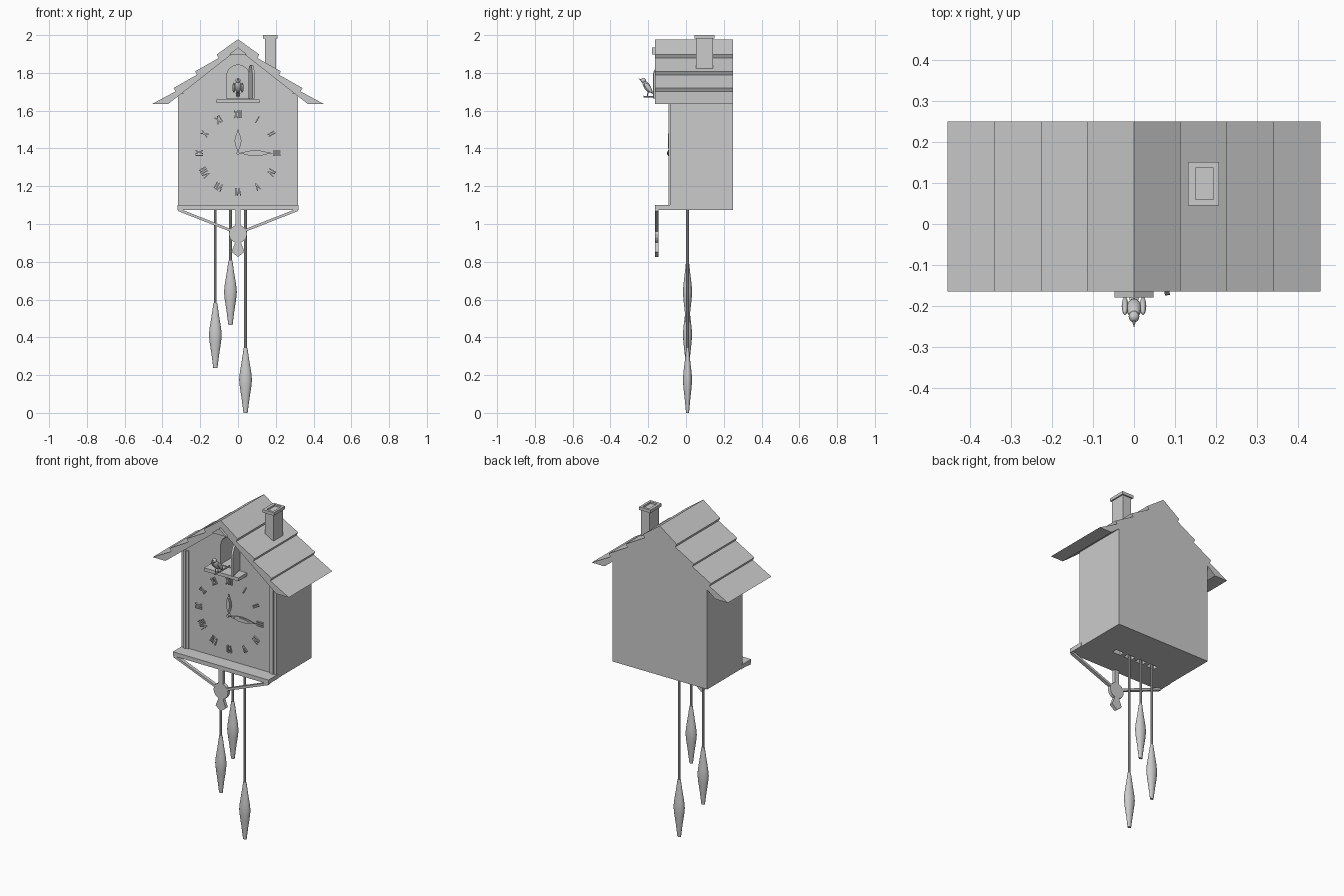
import bpy, bmesh, math
from mathutils import Matrix, Vector

if "Cube" in bpy.data.objects:
    bpy.data.objects.remove(bpy.data.objects["Cube"], do_unlink=True)

GREY = (0.6, 0.6, 0.6, 1)
mat = bpy.data.materials.new("plain grey")
mat.use_nodes = True
mat.diffuse_color = GREY
mat.node_tree.nodes["Principled BSDF"].inputs["Base Color"].default_value = GREY


def finish(name, bm, smooth=False):
    bmesh.ops.recalc_face_normals(bm, faces=bm.faces[:])
    mesh = bpy.data.meshes.new(name)
    bm.to_mesh(mesh)
    bm.free()
    mesh.materials.append(mat)
    ob = bpy.data.objects.new(name, mesh)
    bpy.context.collection.objects.link(ob)
    if smooth:
        for p in mesh.polygons:
            p.use_smooth = True
    return ob


def add_prism(bm, pts, y0, y1, m=Matrix()):
    """Extrude an x-z outline from y0 to y1."""
    rings = [[bm.verts.new(m @ Vector((x, y, z))) for x, z in pts] for y in (y0, y1)]
    bm.faces.new(rings[0])
    bm.faces.new(rings[1][::-1])
    n = len(pts)
    for i in range(n):
        j = (i + 1) % n
        bm.faces.new((rings[0][i], rings[0][j], rings[1][j], rings[1][i]))


def prism(name, pts, y0, y1, m=Matrix()):
    bm = bmesh.new()
    add_prism(bm, pts, y0, y1, m)
    return finish(name, bm)


def rect(x0, x1, z0, z1):
    return [(x0, z0), (x1, z0), (x1, z1), (x0, z1)]


def box(name, x0, x1, y0, y1, z0, z1):
    return prism(name, rect(x0, x1, z0, z1), y0, y1)


def bar(a, b, w):
    """Outline of a flat bar between two x-z points."""
    a, b = Vector(a), Vector(b)
    d = (b - a).normalized() * w / 2
    n = Vector((-d.y, d.x))
    return [tuple(p) for p in (a + n, a - n, b - n, b + n)]


def ellipsoid(name, loc, size, tilt=0):
    bm = bmesh.new()
    m = Matrix.Translation(loc) @ Matrix.Rotation(tilt, 4, 'X') @ Matrix.Diagonal((*size, 1))
    bmesh.ops.create_uvsphere(bm, u_segments=16, v_segments=10, radius=1, matrix=m)
    return finish(name, bm, True)


def rod(name, a, b, r0, r1, sides=8):
    a, b = Vector(a), Vector(b)
    bm = bmesh.new()
    m = Matrix.Translation((a + b) / 2) @ (b - a).to_track_quat('Z', 'Y').to_matrix().to_4x4()
    bmesh.ops.create_cone(bm, cap_ends=True, segments=sides, radius1=r0, radius2=r1,
                          depth=(b - a).length, matrix=m)
    return finish(name, bm)


def cut(ob, cutters):
    for c in cutters:
        c.hide_render = True
        mod = ob.modifiers.new("cut", 'BOOLEAN')
        mod.operation, mod.solver, mod.object = 'DIFFERENCE', 'EXACT', c
    dg = bpy.context.evaluated_depsgraph_get()
    mesh = bpy.data.meshes.new_from_object(ob.evaluated_get(dg))
    ob.modifiers.clear()
    ob.data = mesh
    for c in cutters:
        bpy.data.objects.remove(c, do_unlink=True)


# House body with arched doorway and chain slots
WALL, BACK = -0.08, 0.25
ARCH = [(-0.06, 1.665), (0.06, 1.665)] + [
    (0.06 * math.cos(t * math.pi / 12), 1.782 + 0.06 * math.sin(t * math.pi / 12)) for t in range(13)]
body = prism("house_body", [(-0.317, 1.075), (0.317, 1.075), (0.317, 1.68), (0, 1.93), (-0.317, 1.68)],
             WALL, BACK)
cutters = [prism("doorway_cutter", ARCH, -0.2, 0.06)]
for x in (-0.12, -0.04, 0.04, 0.12):
    cutters.append(box("slot_cutter", x - 0.027, x + 0.027, -0.008, 0.024, 1.0, 1.13))
cut(body, cutters)

# Stepped shingle roof
half = [(0.113, 1.897), (0.103, 1.878), (0.227, 1.808), (0.217, 1.79),
        (0.341, 1.72), (0.331, 1.702), (0.455, 1.635), (0.37, 1.635)]
prism("roof", [(0, 1.978)] + half + [(0, 1.925)] + [(-x, z) for x, z in reversed(half)], -0.165, BACK)
prism("gable_trim", [(-0.048, 1.897), (0.048, 1.897), (0, 1.935)], -0.18, -0.16)

# Chimney with hollow cap
box("chimney_shaft", 0.143, 0.2, 0.052, 0.143, 1.78, 1.985)
cap = box("chimney_cap", 0.132, 0.208, 0.045, 0.151, 1.982, 2.0)
cut(cap, [box("flue_cutter", 0.15, 0.194, 0.06, 0.137, 1.99, 2.1)])

# Corner pilasters, sill and landing board
for side, s in (("left", 1), ("right", -1)):
    for i, (a, b, y) in enumerate(((0.3, 0.317, -0.086), (0.287, 0.3, -0.093), (0.27, 0.287, -0.087))):
        box(f"{side}_pilaster_{i + 1}", min(s * a, s * b), max(s * a, s * b), y, WALL + 0.005, 1.1, 1.69)
box("sill", -0.32, 0.32, -0.165, WALL + 0.01, 1.075, 1.1)
box("landing_board", -0.115, 0.115, -0.16, WALL + 0.01, 1.64, 1.66)

# Open arched door, hinged at the model's left
door = [(x - 0.06, z) for x, z in ARCH]
swing = Matrix.Translation((0.062, WALL, 0)) @ Matrix.Rotation(math.radians(102), 4, 'Z')
prism("open_door", [(x * 0.8, z) for x, z in door], -0.006, 0.006, swing)

# Hour numerals from straight strokes
STROKES = {"I": [(0, 0)], "V": [(-0.009, 0), (0.009, 0)], "X": [(-0.009, 0.009), (0.009, -0.009)]}
NUMERALS = ["XII", "I", "II", "III", "IV", "V", "VI", "VII", "VIII", "IX", "X", "XI"]
WIDTH = {"I": 0.011, "V": 0.024, "X": 0.024}
bm = bmesh.new()
for hour, word in enumerate(NUMERALS):
    m = Matrix.Translation((0, 0, 1.375)) @ Matrix.Rotation(hour * math.pi / 6, 4, 'Y')
    x = -sum(WIDTH[c] for c in word) / 2
    for c in word:
        mid = x + WIDTH[c] / 2
        for top, foot in STROKES[c]:
            add_prism(bm, bar((mid + foot, 0.185), (mid + top, 0.225), 0.006), WALL - 0.008, WALL + 0.002, m)
        x += WIDTH[c]
finish("hour_numerals", bm)

# Leaf-shaped hands
for name, length, wide, angle, y in (("hour_hand", 0.13, 0.018, 0, WALL - 0.01),
                                     ("minute_hand", 0.185, 0.016, math.pi / 2, WALL - 0.015)):
    m = Matrix.Translation((0, 0, 1.375)) @ Matrix.Rotation(angle, 4, 'Y')
    for part, k, lift in (("", 1, 0), ("_ridge", 0.6, 0.004)):
        edge = [(wide * k * math.sin(math.pi * t / 8) ** 1.5, length * (0.5 + k * (t / 8 - 0.5)))
                for t in range(9)]
        prism(name + part, edge + [(-x, z) for x, z in edge[-2:0:-1]], y - lift, y + 0.005, m)
rod("hand_pin", (0, WALL + 0.002, 1.375), (0, WALL - 0.02, 1.375), 0.008, 0.008, 12)

# Pendulum ornament below the sill
P0, P1 = -0.165, -0.145
for side, s in (("left", 1), ("right", -1)):
    prism(f"{side}_brace", bar((s * 0.315, 1.075), (s * 0.03, 0.963), 0.014), P0, P1)
box("pendulum_post", -0.014, 0.014, P0, P1, 0.95, 1.08)
prism("pendulum_disc", [(0.048 * math.cos(t * math.pi / 8), 0.947 + 0.048 * math.sin(t * math.pi / 8))
                        for t in range(16)], P0, P1)
prism("pendulum_leaf", [(-0.012, 0.91), (0.012, 0.91), (0.034, 0.853), (0, 0.825), (-0.034, 0.853)], P0, P1)

# Chains and spindle weights
for i, (x, z) in enumerate(((-0.12, 0.238), (-0.04, 0.465), (0.04, 0.0))):
    rod(f"chain_{i + 1}", (x, 0.008, z + 0.33), (x, 0.008, 1.12), 0.007, 0.007)
    bm = bmesh.new()
    rings = []
    for r, h in ((0.011, 0), (0.02, 0.07), (0.03, 0.135), (0.034, 0.175), (0.03, 0.215), (0.02, 0.275), (0.01, 0.343)):
        rings.append([bm.verts.new((x + r * math.cos(k * math.pi / 8), 0.008 + 0.72 * r * math.sin(k * math.pi / 8), z + h))
                      for k in range(16)])
    for lo, hi in zip(rings, rings[1:]):
        for k in range(16):
            bm.faces.new((lo[k], lo[k - 1], hi[k - 1], hi[k]))
    sides = bm.faces[:]
    bm.faces.new(rings[0])
    bm.faces.new(rings[-1])
    weight = finish(f"weight_{i + 1}", bm)
    for p in weight.data.polygons[:len(sides)]:
        p.use_smooth = True

# Bird on its perch
ellipsoid("bird_body", (0, -0.206, 1.727), (0.018, 0.017, 0.036), math.radians(32))
ellipsoid("bird_head", (0, -0.226, 1.76), (0.013, 0.014, 0.013))
rod("bird_beak", (0, -0.235, 1.763), (0, -0.252, 1.769), 0.005, 0.0005)
ellipsoid("bird_tail", (0, -0.175, 1.692), (0.012, 0.026, 0.004), math.radians(-35))
for side, s in (("left", 1), ("right", -1)):
    ellipsoid(f"{side}_wing", (s * 0.022, -0.2, 1.722), (0.008, 0.012, 0.032), math.radians(38))
    rod(f"{side}_leg", (s * 0.008, -0.2, 1.705), (s * 0.008, -0.205, 1.676), 0.0025, 0.0025)
rod("perch", (0, -0.225, 1.675), (0, -0.08, 1.672), 0.004, 0.004)
